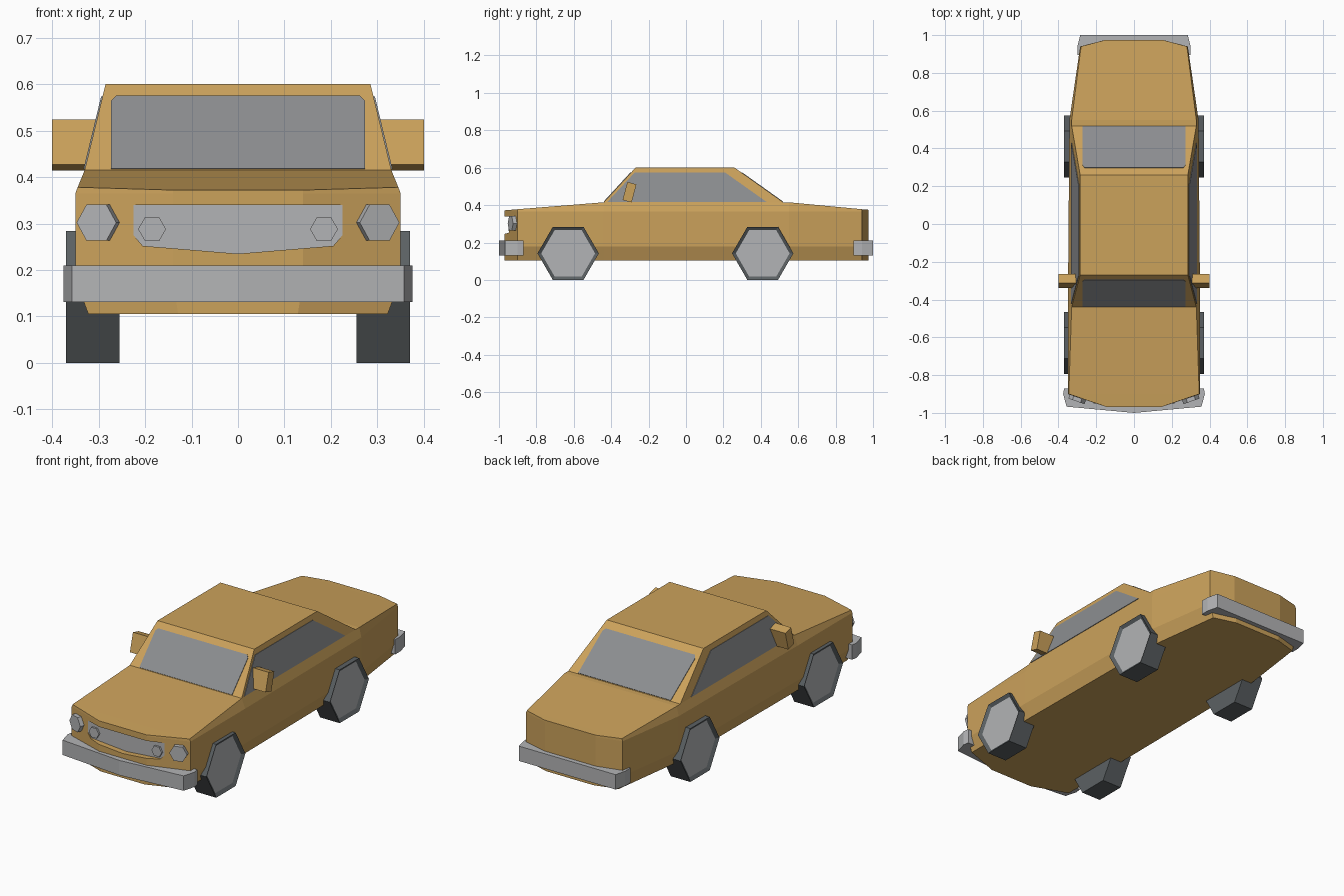
import bpy, bmesh, math
from mathutils import Vector

cube = bpy.data.objects.get("Cube")
if cube:
    bpy.data.objects.remove(cube, do_unlink=True)


def material(name, r, g, b):
    m = bpy.data.materials.new(name)
    m.use_nodes = True
    m.diffuse_color = (r, g, b, 1)
    m.node_tree.nodes["Principled BSDF"].inputs["Base Color"].default_value = (r, g, b, 1)
    return m


PAINT = material("ochre paint", 0.60, 0.36, 0.105)
METAL = material("light grey metal", 0.45, 0.455, 0.465)
GLASS = material("grey glass", 0.26, 0.268, 0.278)
RUBBER = material("dark rubber", 0.105, 0.118, 0.125)


def finish(name, bm, *mats):
    bmesh.ops.recalc_face_normals(bm, faces=bm.faces)
    mesh = bpy.data.meshes.new(name)
    bm.to_mesh(mesh)
    bm.free()
    for m in mats:
        mesh.materials.append(m)
    ob = bpy.data.objects.new(name, mesh)
    bpy.context.collection.objects.link(ob)
    return ob


def loft(rings, cap_start=True):
    """Closed skin through rings that have equal point counts."""
    bm = bmesh.new()
    rows = [[bm.verts.new(p) for p in ring] for ring in rings]
    n = len(rows[0])
    for a, b in zip(rows, rows[1:]):
        for i in range(n):
            j = (i + 1) % n
            bm.faces.new((a[i], a[j], b[j], b[i]))
    if cap_start:
        bm.faces.new(rows[0])
    bm.faces.new(rows[-1])
    return bm


def prism(outline, place, near, far):
    """Extrude a 2D outline between two depths in the frame given by place."""
    return loft([[place(u, v, d) for u, v in outline] for d in (near, far)])


def plate(name, points, outward, mat):
    """Thin plate lying on a sloping surface."""
    pts = [Vector(p) for p in points]
    n = (pts[1] - pts[0]).cross(pts[2] - pts[0]).normalized()
    if n.dot(Vector(outward)) < 0:
        n = -n
    return finish(name, loft([[p - n * 0.002 for p in pts], [p + n * 0.003 for p in pts]]), mat)


def hexagon(r):
    return [(r * math.cos(i * math.pi / 3), r * math.sin(i * math.pi / 3)) for i in range(6)]


def mirrored(half):
    return half + [(-u, v) for u, v in reversed(half) if u]


def facing_front(u, v, d):
    return (u, d, v)


def flat_plan(u, v, d):
    return (u, v, d)


# Lower body: y, half width, half width of top edge, height of top edge
stations = [
    (-0.97, 0.14, 0.14, 0.372),
    (-0.90, 0.35, 0.345, 0.378),
    (-0.44, 0.35, 0.33, 0.415),
    (0.55, 0.342, 0.33, 0.415),
    (0.94, 0.285, 0.28, 0.378),
    (0.975, 0.15, 0.15, 0.375),
]
rings = []
for y, w, top_w, top_z in stations:
    half = [(w * 0.92, 0.105), (w, 0.18), (w, 0.365), (top_w, top_z)]
    rings.append([(x, y, z) for x, z in mirrored(half)])
body = finish("body", loft(rings), PAINT)

# Shallow grille recess cut into the nose
grille_outline = mirrored([(0.225, 0.34), (0.225, 0.275), (0.205, 0.252), (0, 0.235)])
cutter = finish("grille_cutter", prism(grille_outline, facing_front, -1.1, -0.936), PAINT)
cutter.hide_render = True
cut = body.modifiers.new("grille recess", "BOOLEAN")
cut.operation = "DIFFERENCE"
cut.solver = "EXACT"
cut.object = cutter
graph = bpy.context.evaluated_depsgraph_get()
cut_mesh = bpy.data.meshes.new_from_object(body.evaluated_get(graph))
body.modifiers.clear()
body.data = cut_mesh
bpy.data.objects.remove(cutter, do_unlink=True)
finish("grille", prism(grille_outline, facing_front, -0.940, -0.934), METAL)

# Cabin
LOW, HIGH, BASE_W, ROOF_W = 0.415, 0.60, 0.33, 0.285
base = [(-BASE_W, -0.44, LOW), (BASE_W, -0.44, LOW), (BASE_W, 0.52, LOW), (-BASE_W, 0.52, LOW)]
roof = [(-ROOF_W, -0.27, HIGH), (ROOF_W, -0.27, HIGH), (ROOF_W, 0.26, HIGH), (-ROOF_W, 0.26, HIGH)]
finish("cabin", loft([base, roof], cap_start=False), PAINT)

# Windscreen and rear window, drawn as x and fraction of cabin height
pane = mirrored([(0.273, 0.01), (0.273, 0.80), (0.262, 0.855)])
for name, foot, run in (("windscreen", -0.44, 0.17), ("rear_window", 0.52, -0.26)):
    plate(name, [(x, foot + run * t, LOW + (HIGH - LOW) * t) for x, t in pane], (0, foot, 0), GLASS)

# Paired parts
side_pane = [(-0.42, 0.417), (-0.275, 0.573), (0.21, 0.573), (0.43, 0.417)]
slope = Vector((0.205, 0.07, 0)).normalized()
for s, side in ((1, "left"), (-1, "right")):
    # Side window
    plate(side + "_window",
          [(s * (BASE_W - (BASE_W - ROOF_W) * (z - LOW) / (HIGH - LOW)), y, z) for y, z in side_pane],
          (s, 0, 0), GLASS)

    # Door mirror, leaning back
    lean = math.radians(15)

    def mirror_frame(u, v, d):
        return (s * d,
                -0.302 + u * math.cos(lean) + v * math.sin(lean),
                0.469 - u * math.sin(lean) + v * math.cos(lean))

    box = [(-0.025, -0.05), (0.025, -0.05), (0.025, 0.05), (-0.025, 0.05)]
    finish(side + "_mirror", prism(box, mirror_frame, 0.30, 0.40), PAINT)

    # Headlight, square to the angled nose corner
    def lamp_frame(u, v, d):
        return (s * (0.297 + u * slope.x + d * slope.y),
                -0.916 + u * slope.y - d * slope.x,
                0.302 + v)

    finish(side + "_headlight", prism(hexagon(0.045), lamp_frame, -0.01, 0.024), METAL)

    # Small lamp inside the grille
    def fog_frame(u, v, d):
        return (s * 0.185 + u, d, 0.288 + v)

    finish(side + "_grille_lamp", prism(hexagon(0.03), fog_frame, -0.936, -0.95), METAL)

    # Six-sided wheels with a recessed hub
    for end, wheel_y in (("front", -0.63), ("rear", 0.41)):
        def wheel_frame(u, v, d):
            return (s * d, wheel_y + u, 0.142 + v)

        bm = prism(hexagon(0.164), wheel_frame, 0.255, 0.37)
        bmesh.ops.recalc_face_normals(bm, faces=bm.faces)
        hub = max(bm.faces, key=lambda f: s * f.calc_center_median().x)
        bmesh.ops.inset_region(bm, faces=[hub], thickness=0.02)
        bmesh.ops.translate(bm, verts=hub.verts, vec=(-s * 0.012, 0, 0))
        hub.material_index = 1
        finish(side + "_" + end + "_wheel", bm, RUBBER, METAL)

# Bumpers wrapping the corners
front_plan = mirrored([(0.37, -0.87), (0.375, -0.90), (0.357, -0.967), (0, -1.0)])
rear_plan = mirrored([(0.30, 0.895), (0.30, 0.94), (0.285, 1.0)])
finish("front_bumper", prism(front_plan, flat_plan, 0.131, 0.21), METAL)
finish("rear_bumper", prism(rear_plan, flat_plan, 0.131, 0.21), METAL)
